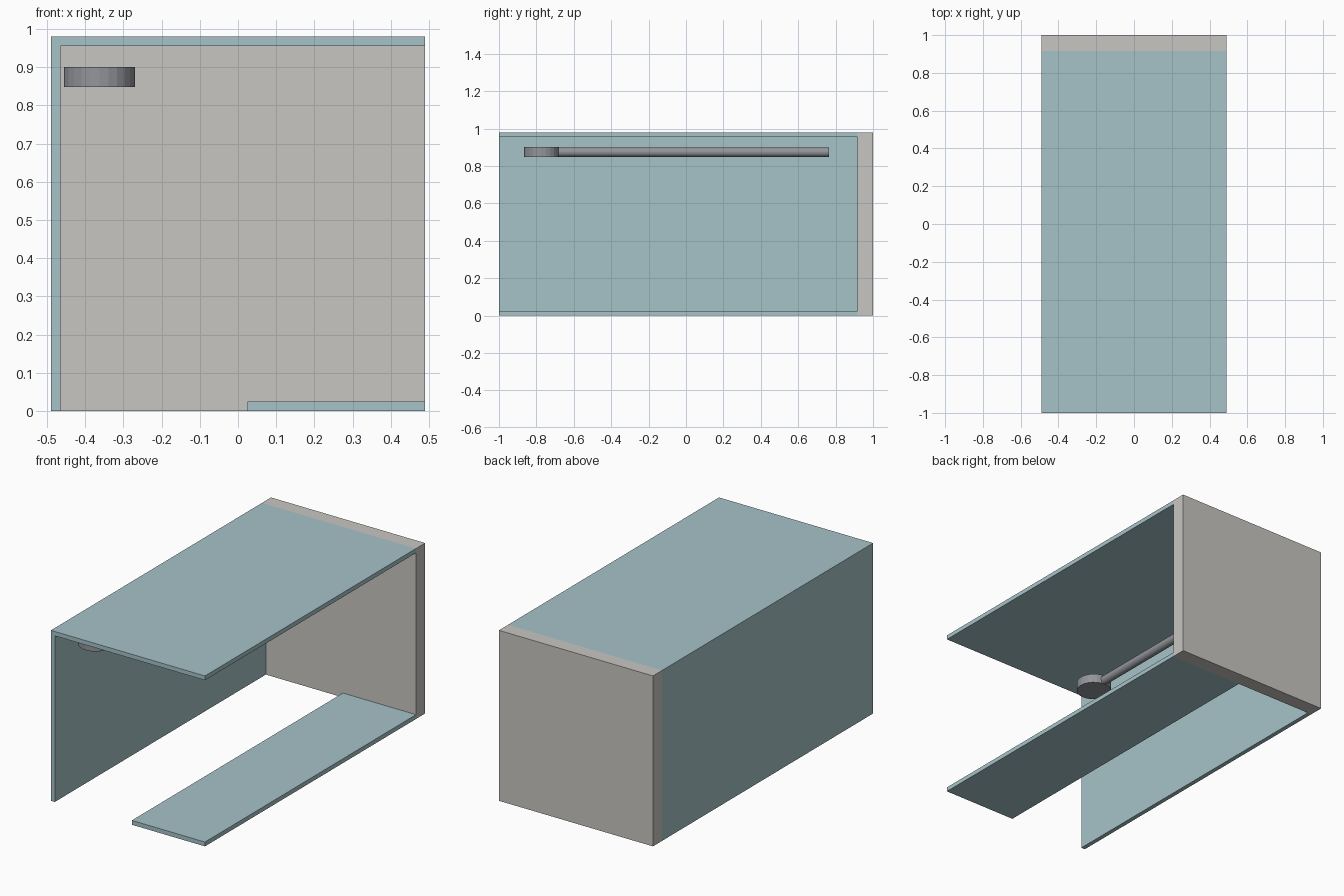
import bpy
from math import radians

default = bpy.data.objects.get("Cube")
if default:
    bpy.data.objects.remove(default, do_unlink=True)


def make_material(name, rgb):
    mat = bpy.data.materials.new(name)
    mat.use_nodes = True
    mat.diffuse_color = (*rgb, 1)
    mat.node_tree.nodes["Principled BSDF"].inputs["Base Color"].default_value = (*rgb, 1)
    return mat


def box(name, x, y, z, mat):
    """Box spanning the given (low, high) ranges."""
    spans = (x, y, z)
    bpy.ops.mesh.primitive_cube_add(size=1, location=[(a + b) / 2 for a, b in spans])
    obj = bpy.context.object
    obj.name = name
    obj.scale = [b - a for a, b in spans]
    bpy.ops.object.transform_apply(location=False, rotation=False, scale=True)
    obj.data.materials.append(mat)
    return obj


def cylinder(name, radius, depth, location, mat, sides, rotation=(0, 0, 0)):
    bpy.ops.mesh.primitive_cylinder_add(vertices=sides, radius=radius, depth=depth,
                                        location=location, rotation=rotation)
    obj = bpy.context.object
    obj.name = name
    obj.data.materials.append(mat)
    return obj


blue = make_material("pale blue panel", (0.38, 0.545, 0.575))
stone = make_material("warm grey wall", (0.58, 0.565, 0.54))
metal = make_material("grey metal", (0.29, 0.30, 0.325))

HALF, HEIGHT, THICK = 0.49, 0.98, 0.025
FRONT, JOINT, BACK = -1.0, 0.917, 1.0

# Shell: thick end wall, side wall, roof and partial floor
box("back_wall", (-HALF, HALF), (JOINT, BACK), (0, HEIGHT), stone)
box("side_wall", (-HALF, -HALF + THICK), (FRONT, JOINT), (0, HEIGHT - THICK), blue)
box("roof_panel", (-HALF, HALF), (FRONT, JOINT), (HEIGHT - THICK, HEIGHT), blue)
box("floor_panel", (0.025, HALF), (FRONT, JOINT), (0, THICK), blue)

# Round head with its long rod, hung beside the wall
HEAD_X, HEAD_Y, HEAD_Z, HEAD_R = -0.363, -0.772, 0.874, 0.093
cylinder("round_head", HEAD_R, 0.052, (HEAD_X, HEAD_Y, HEAD_Z), metal, 24)
rod_start, rod_end = HEAD_Y + HEAD_R - 0.01, 0.765
cylinder("long_rod", 0.025, rod_end - rod_start,
         (HEAD_X, (rod_start + rod_end) / 2, HEAD_Z), metal, 24, (radians(90), 0, 0))
